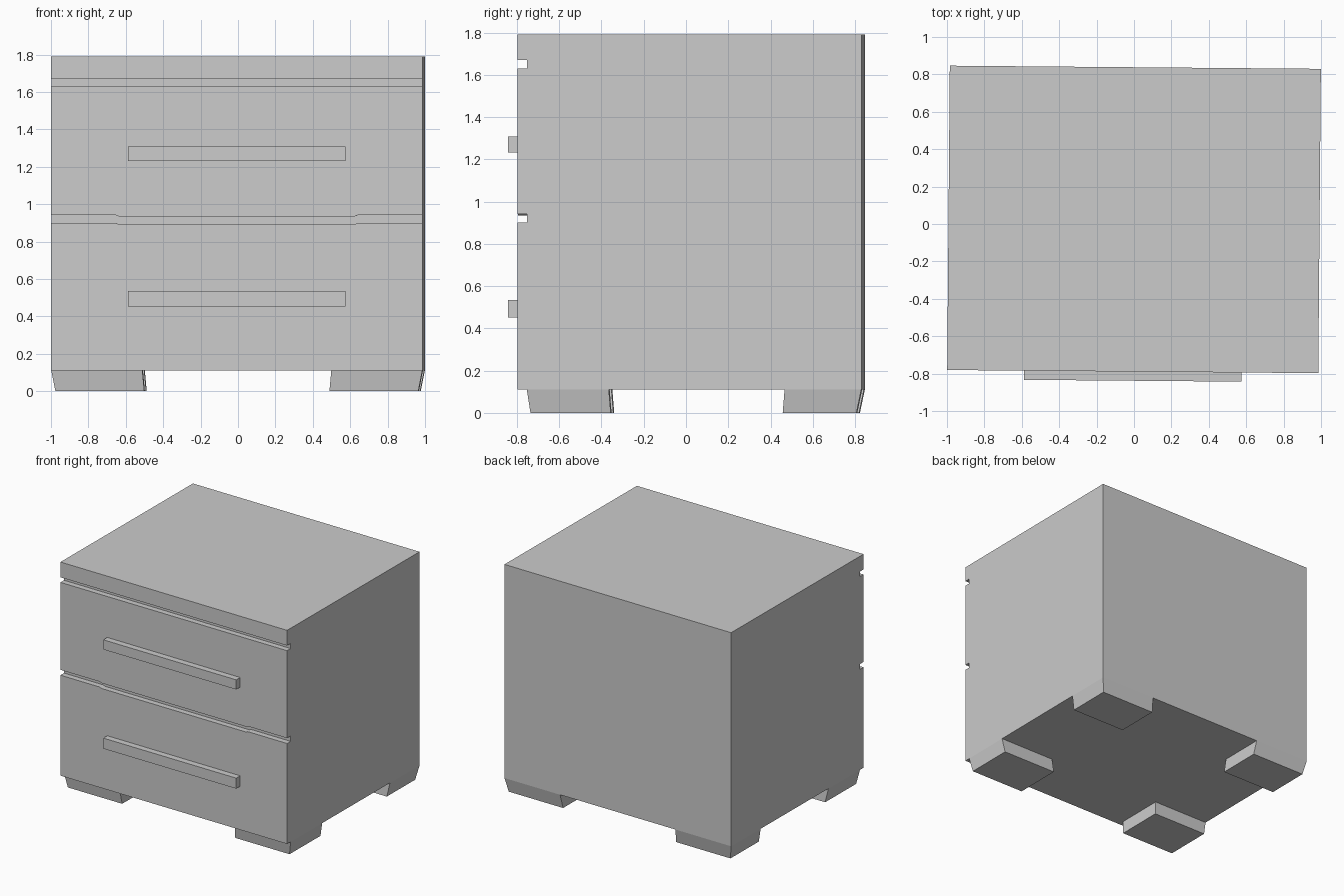
import bpy, bmesh

if "Cube" in bpy.data.objects:
    bpy.data.objects.remove(bpy.data.objects["Cube"])

TWIST = -0.0085            # whole model sits very slightly turned about z
HALF_W = 0.992
FRONT, RECESS, BACK = -0.789, -0.745, 0.838
BASE, TOP = 0.11, 1.79


def finish(bm, name):
    bmesh.ops.recalc_face_normals(bm, faces=bm.faces)
    mesh = bpy.data.meshes.new(name)
    bm.to_mesh(mesh)
    bm.free()
    obj = bpy.data.objects.new(name, mesh)
    obj.rotation_euler.z = TWIST
    bpy.context.collection.objects.link(obj)
    return obj


def tapered_box(name, low, high, z0, z1, cap_top=True):
    """Box from two rectangles (x0, x1, y0, y1) at heights z0 and z1."""
    bm = bmesh.new()
    rings = []
    for (x0, x1, y0, y1), z in ((low, z0), (high, z1)):
        rings.append([bm.verts.new((x, y, z)) for x, y in
                      ((x0, y0), (x1, y0), (x1, y1), (x0, y1))])
    a, b = rings
    for i in range(4):
        j = (i + 1) % 4
        bm.faces.new((a[i], a[j], b[j], b[i]))
    bm.faces.new(a[::-1])
    if cap_top:
        bm.faces.new(b)
    return finish(bm, name)


# Cabinet: side profile with two drawer gaps, swept across the width
profile = [(BACK, BASE), (FRONT, BASE)]
for g0, g1 in ((0.90, 0.942), (1.63, 1.67)):
    profile += [(FRONT, g0), (RECESS, g0), (RECESS, g1), (FRONT, g1)]
profile += [(FRONT, TOP), (BACK, TOP)]

bm = bmesh.new()
columns = []
# the lower gap dips slightly over the middle of the front
for x, dip in ((-HALF_W, 0), (-0.65, 0), (-0.63, 0.007),
               (0.63, 0.007), (0.65, 0), (HALF_W, 0)):
    columns.append([bm.verts.new((x, y, z - (dip if 0.8 < z < 1 else 0)))
                    for y, z in profile])
n = len(profile)
for a, b in zip(columns, columns[1:]):
    for i in range(n):
        j = (i + 1) % n
        bm.faces.new((a[i], a[j], b[j], b[i]))
bm.faces.new(columns[0])
bm.faces.new(columns[-1][::-1])
finish(bm, "cabinet")

# Drawer handles
bar = (-0.582, 0.582, -0.838, FRONT)
tapered_box("lower_handle", bar, bar, 0.452, 0.535)
tapered_box("upper_handle", bar, bar, 1.232, 1.308)

# Feet: outer sides slope inward towards the floor
foot_y = {"front": ((-0.728, -0.348), (RECESS, -0.357)),
          "back": ((0.466, 0.815), (0.475, BACK))}
for side, s in (("left", -1), ("right", 1)):
    for end, (low_y, high_y) in foot_y.items():
        low = tuple(sorted((s * 0.495, s * 0.97))) + low_y
        high = tuple(sorted((s * 0.505, s * HALF_W))) + high_y
        tapered_box(f"{end}_{side}_foot", low, high, 0, BASE, cap_top=False)
